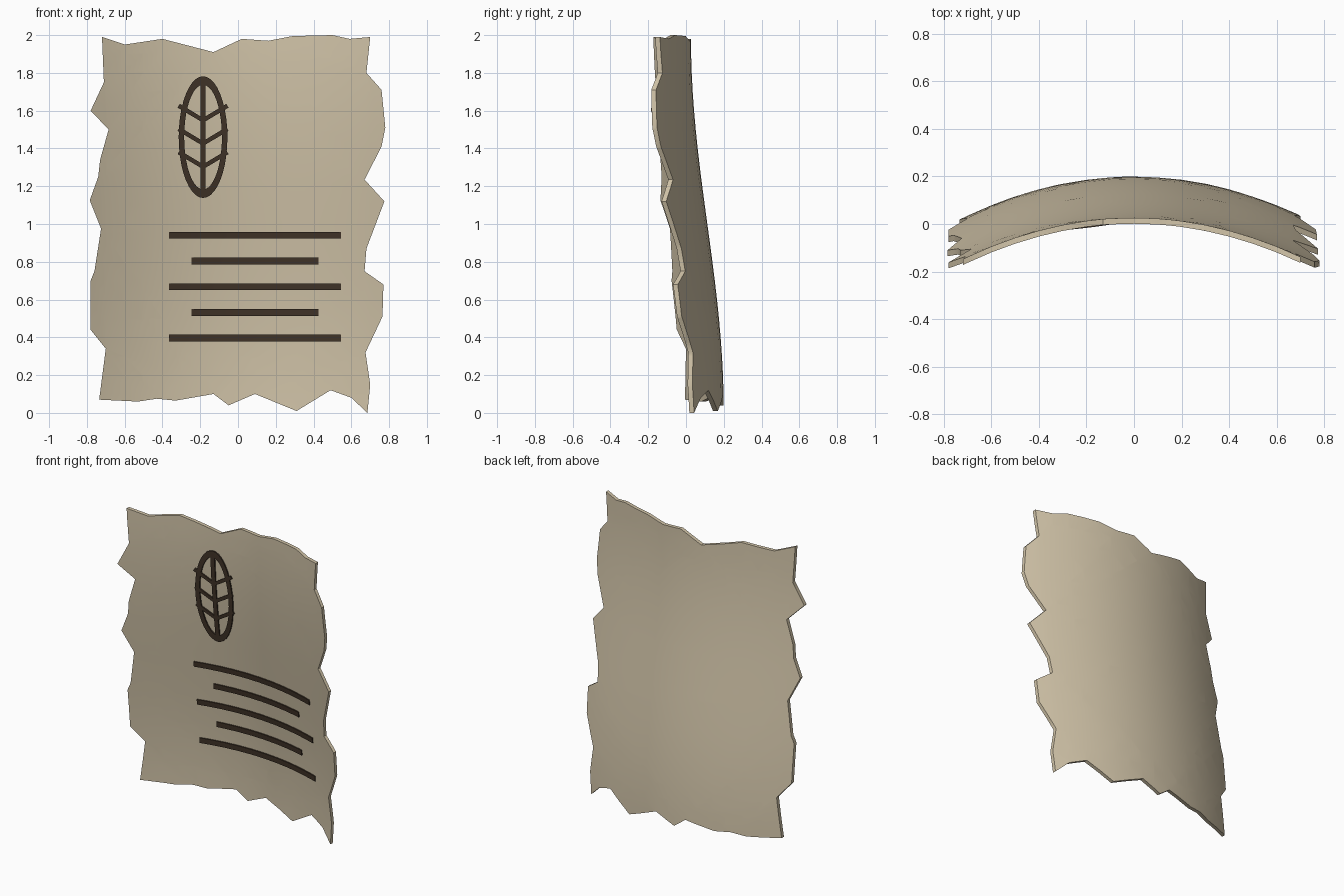
import bpy, bmesh, math
from mathutils import Vector

if "Cube" in bpy.data.objects:
    bpy.data.objects.remove(bpy.data.objects["Cube"])


def material(name, color):
    m = bpy.data.materials.new(name)
    m.use_nodes = True
    m.diffuse_color = (*color, 1)
    m.node_tree.nodes["Principled BSDF"].inputs["Base Color"].default_value = (*color, 1)
    return m


parchment = material("parchment", (0.65, 0.56, 0.40))
ink = material("dark brown ink", (0.054, 0.035, 0.022))

THICK = 0.025


def front_y(x, z):
    """Front surface of the sheet: bowed across, gently waved from bottom to top."""
    return 0.113 + 0.087 * math.cos(math.pi * z / 2) - 0.335 * x * x - THICK


def curved_plate(name, polygons, offset, thick, mat, step=0.1):
    """Cut flat x-z polygons into a grid, bend them onto the surface and thicken them."""
    bm = bmesh.new()
    for poly in polygons:
        bm.faces.new([bm.verts.new((x, 0, z)) for x, z in poly])
    bmesh.ops.remove_doubles(bm, verts=bm.verts, dist=0.0001)
    bmesh.ops.triangulate(bm, faces=bm.faces)
    for axis in (Vector((1, 0, 0)), Vector((0, 0, 1))):
        for i in range(-8, 21):
            bmesh.ops.bisect_plane(bm, geom=bm.verts[:] + bm.edges[:] + bm.faces[:],
                                   dist=0.0001, plane_co=axis * (i * step), plane_no=axis)
    for v in bm.verts:
        v.co.y = front_y(v.co.x, v.co.z) - offset
    new = bmesh.ops.extrude_face_region(bm, geom=bm.faces[:])["geom"]
    bmesh.ops.translate(bm, vec=(0, thick, 0),
                        verts=[g for g in new if isinstance(g, bmesh.types.BMVert)])
    bmesh.ops.recalc_face_normals(bm, faces=bm.faces)
    me = bpy.data.meshes.new(name)
    bm.to_mesh(me)
    bm.free()
    me.materials.append(mat)
    me.shade_smooth()
    me.set_sharp_from_angle(angle=math.radians(35))
    ob = bpy.data.objects.new(name, me)
    bpy.context.collection.objects.link(ob)
    return ob


# Torn sheet outline, one edge at a time
top = [(-.72, 1.99), (-.6, 1.95), (-.4, 1.98), (-.13, 1.91), (.02, 1.98), (.16, 1.97),
       (.29, 1.995), (.5, 2), (.59, 1.98), (.7, 1.99)]
right_side = [(.68, 1.8), (.76, 1.71), (.78, 1.51), (.76, 1.41), (.67, 1.235), (.775, 1.12),
              (.68, .87), (.67, .75), (.77, .68), (.765, .51), (.675, .32), (.7, .15)]
bottom = [(.685, 0), (.6, .08), (.49, .12), (.31, .01), (.09, .1), (-.05, .04), (-.13, .1),
          (-.33, .065), (-.43, .075), (-.53, .06), (-.735, .07)]
left_side = [(-.7, .34), (-.78, .44), (-.78, .7), (-.76, .75), (-.725, .975), (-.785, 1.125),
             (-.74, 1.25), (-.73, 1.34), (-.685, 1.5), (-.78, 1.6), (-.71, 1.75)]
curved_plate("parchment_sheet", [top + right_side + bottom + left_side], 0, THICK, parchment)


def ink_plate(name, polygons):
    curved_plate(name, polygons, 0.009, 0.0095, ink)


def box(x0, x1, z0, z1):
    return [(x0, z0), (x1, z0), (x1, z1), (x0, z1)]


# Written lines, alternating long and short
for i in range(5):
    z = 0.94 - 0.136 * i
    x0, x1 = (-0.245, 0.425) if i % 2 else (-0.365, 0.545)
    ink_plate(f"text_line_{i + 1}", [box(x0, x1, z - 0.018, z + 0.018)])

# Leaf emblem: oval rim, midrib and paired veins
CX, CZ, N = -0.185, 1.46, 40


def oval(rx, rz, i):
    a = math.tau * i / N
    return CX + rx * math.cos(a), CZ + rz * math.sin(a)


ink_plate("leaf_rim", [[oval(.129, .322, i), oval(.129, .322, i + 1),
                        oval(.1, .277, i + 1), oval(.1, .277, i)] for i in range(N)])
ink_plate("leaf_midrib", [box(CX - 0.014, CX + 0.014, 1.16, 1.76)])
for i in range(3):
    z = 1.29 + 0.123 * i
    for side, label in ((-1, "right"), (1, "left")):
        tip = CX + side * 0.129
        ink_plate(f"leaf_vein_{label}_{i + 1}",
                  [[(CX, z), (tip + side * 0.006, z + 0.08),
                    (tip - side * 0.006, z + 0.1), (CX, z + 0.026)]])
